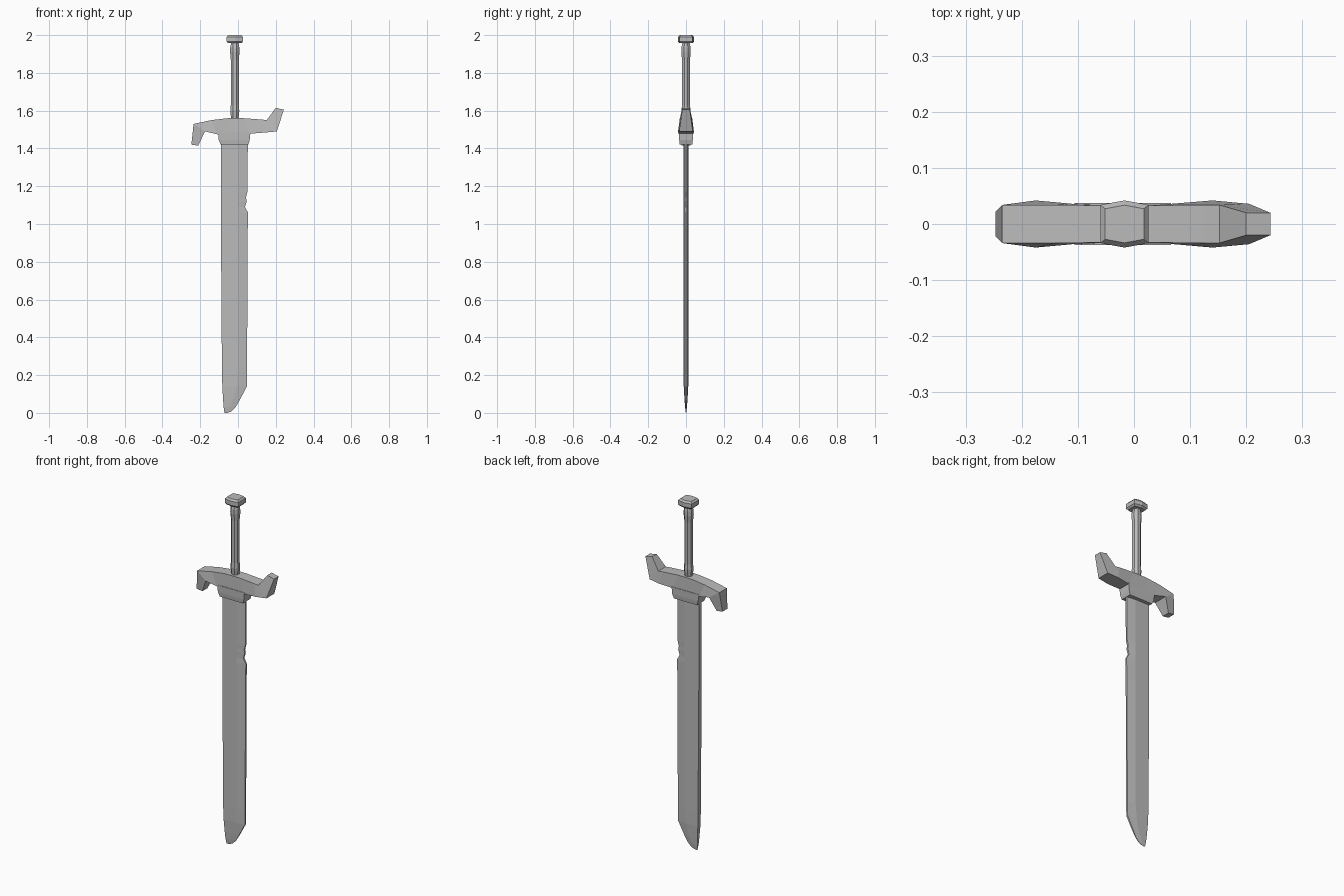
import bpy
import bmesh
from math import cos, sin, pi

cube = bpy.data.objects.get("Cube")
if cube:
    bpy.data.objects.remove(cube, do_unlink=True)

steel = bpy.data.materials.new("worn_grey_steel")
steel.use_nodes = True
GREY = (0.5, 0.5, 0.5, 1)
steel.diffuse_color = GREY
steel.node_tree.nodes["Principled BSDF"].inputs["Base Color"].default_value = GREY


def loft(name, rings):
    """Skin a list of equal-length point rings and cap both ends."""
    bm = bmesh.new()
    loops = [[bm.verts.new(p) for p in ring] for ring in rings]
    for a, b in zip(loops, loops[1:]):
        for i in range(len(a)):
            j = (i + 1) % len(a)
            bm.faces.new((a[i], a[j], b[j], b[i]))
    bm.faces.new(loops[0])
    bm.faces.new(loops[-1])
    bmesh.ops.recalc_face_normals(bm, faces=bm.faces)
    mesh = bpy.data.meshes.new(name)
    bm.to_mesh(mesh)
    bm.free()
    mesh.materials.append(steel)
    obj = bpy.data.objects.new(name, mesh)
    bpy.context.collection.objects.link(obj)
    return obj


# Blade: flat spine, ridge line, bevelled cutting edge with a notch
def blade_ring(z, spine, ridge, edge, thick, thin):
    front = [(spine, -thick, z), (ridge, -thick, z), (edge, -thin, z)]
    return front + [(x, -y, h) for x, y, h in reversed(front)]


BODY = 0.013
THIN = 0.005
blade = [blade_ring(z, -0.09, 0, edge, BODY, THIN) for z, edge in
         ((1.43, 0.052), (1.17, 0.05), (1.14, 0.042), (1.12, 0.046),
          (1.09, 0.037), (1.06, 0.053), (0.94, 0.051))]
blade += [
    blade_ring(0.22, -0.085, 0, 0.048, BODY, THIN),
    blade_ring(0.14, -0.083, -0.008, 0.047, 0.012, THIN),
    blade_ring(0.07, -0.079, -0.025, 0.01, 0.008, 0.004),
    blade_ring(0.03, -0.076, -0.045, -0.013, 0.005, 0.002),
    blade_ring(0.008, -0.073, -0.058, -0.035, 0.002, 0.001),
    blade_ring(0, -0.071, -0.064, -0.058, 0.001, 0.0005),
]
loft("blade", blade)


# Crossguard: (top x, top z, half depth), (bottom x, bottom z, half depth)
def guard_ring(top, bottom):
    (a, b, d), (e, f, g) = top, bottom
    return [(a, -d, b), (a, d, b), (e, g, f), (e, -g, f)]


guard = [
    ((-0.247, 1.42, 0.022), (-0.21, 1.415, 0.022)),
    ((-0.235, 1.53, 0.034), (-0.175, 1.49, 0.042)),
    ((-0.14, 1.55, 0.034), (-0.11, 1.475, 0.036)),
    ((-0.055, 1.56, 0.033), (-0.06, 1.475, 0.034)),
    ((0.03, 1.56, 0.033), (0.06, 1.478, 0.035)),
    ((0.125, 1.553, 0.034), (0.14, 1.484, 0.042)),
    ((0.152, 1.55, 0.034), (0.205, 1.49, 0.036)),
    ((0.2, 1.615, 0.02), (0.243, 1.605, 0.02)),
]
loft("crossguard", [guard_ring(t, b) for t, b in guard])


# Collar clasping the top of the blade
def box_ring(left, right, depth, z):
    return [(left, -depth, z), (right, -depth, z), (right, depth, z), (left, depth, z)]


loft("blade_collar", [
    box_ring(-0.106, 0.066, 0.037, 1.485),
    box_ring(-0.102, 0.062, 0.036, 1.445),
    box_ring(-0.092, 0.054, 0.033, 1.42),
])

# Octagonal grip with flared ends
AXIS = -0.017


def grip_ring(z, radius):
    angles = [(i + 0.5) * pi / 4 for i in range(8)]
    return [(AXIS + radius * cos(a), radius * sin(a), z) for a in angles]


loft("grip", [grip_ring(z, r) for z, r in
              ((1.55, 0.02), (1.58, 0.024), (1.6, 0.026), (1.63, 0.023),
               (1.87, 0.023), (1.91, 0.027), (1.935, 0.026), (1.965, 0.019))])


# Six-sided pommel, bevelled above and below
def pommel_ring(z, s):
    outline = [(-0.043, -0.034), (0, -0.042), (0.043, -0.034),
               (0.043, 0.034), (0, 0.042), (-0.043, 0.034)]
    return [(AXIS + x * s, y * s, z) for x, y in outline]


loft("pommel", [pommel_ring(z, s) for z, s in
                ((1.957, 0.82), (1.966, 1), (1.99, 1), (2, 0.8))])
